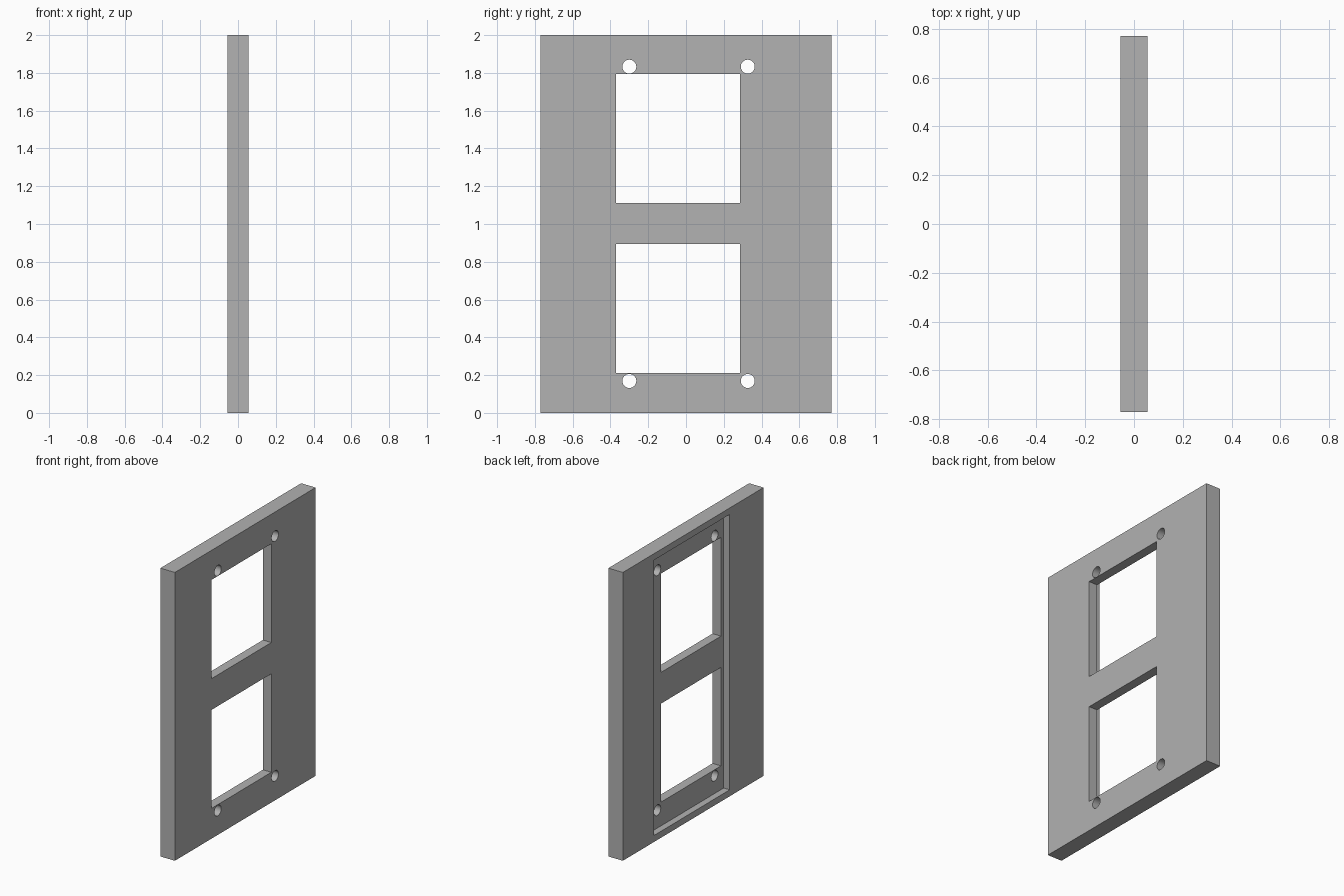
import bpy
import math

default_cube = bpy.data.objects.get("Cube")
if default_cube:
    bpy.data.objects.remove(default_cube, do_unlink=True)

THICK = 0.111
HALF = THICK / 2
RECESS_DEPTH = 0.046
HOLE_RADIUS = 0.037

grey = bpy.data.materials.new("plain_grey")
grey.use_nodes = True
colour = (0.445, 0.445, 0.445, 1)
grey.diffuse_color = colour
grey.node_tree.nodes["Principled BSDF"].inputs["Base Color"].default_value = colour


def box(name, x, y, z):
    """Box spanning the given (low, high) pairs."""
    spans = (x, y, z)
    bpy.ops.mesh.primitive_cube_add(size=1, location=[(a + b) / 2 for a, b in spans])
    obj = bpy.context.object
    obj.name = name
    obj.scale = [b - a for a, b in spans]
    bpy.ops.object.transform_apply(location=False, rotation=False, scale=True)
    obj.data.materials.append(grey)
    return obj


def cut(target, cutter):
    """Subtract the cutter from the target, then discard it."""
    cutter.hide_render = True
    mod = target.modifiers.new("cut", "BOOLEAN")
    mod.operation = "DIFFERENCE"
    mod.solver = "EXACT"
    mod.object = cutter
    bpy.context.view_layer.objects.active = target
    bpy.ops.object.modifier_apply(modifier=mod.name)
    bpy.data.objects.remove(cutter, do_unlink=True)


# Main slab
plate = box("cover_plate", (-HALF, HALF), (-0.771, 0.771), (0, 2))

# Shallow rectangular pocket on the -x face
cut(plate, box("pocket_cutter", (-HALF - 0.1, -HALF + RECESS_DEPTH),
               (-0.40, 0.43), (0.045, 1.955)))

# Two square windows
for z_span in ((0.21, 0.893), (1.11, 1.795)):
    cut(plate, box("window_cutter", (-0.2, 0.2), (-0.37, 0.286), z_span))

# Four screw holes
for y in (-0.30, 0.327):
    for z in (0.169, 1.833):
        bpy.ops.mesh.primitive_cylinder_add(vertices=32, radius=HOLE_RADIUS, depth=0.4,
                                            location=(0, y, z), rotation=(0, math.pi / 2, 0))
        hole = bpy.context.object
        hole.name = "screw_hole_cutter"
        hole.data.materials.append(grey)
        cut(plate, hole)

# Smooth hole walls, crisp edges elsewhere
bpy.ops.object.select_all(action="DESELECT")
plate.select_set(True)
bpy.context.view_layer.objects.active = plate
bpy.ops.object.shade_smooth_by_angle(angle=math.radians(30))
